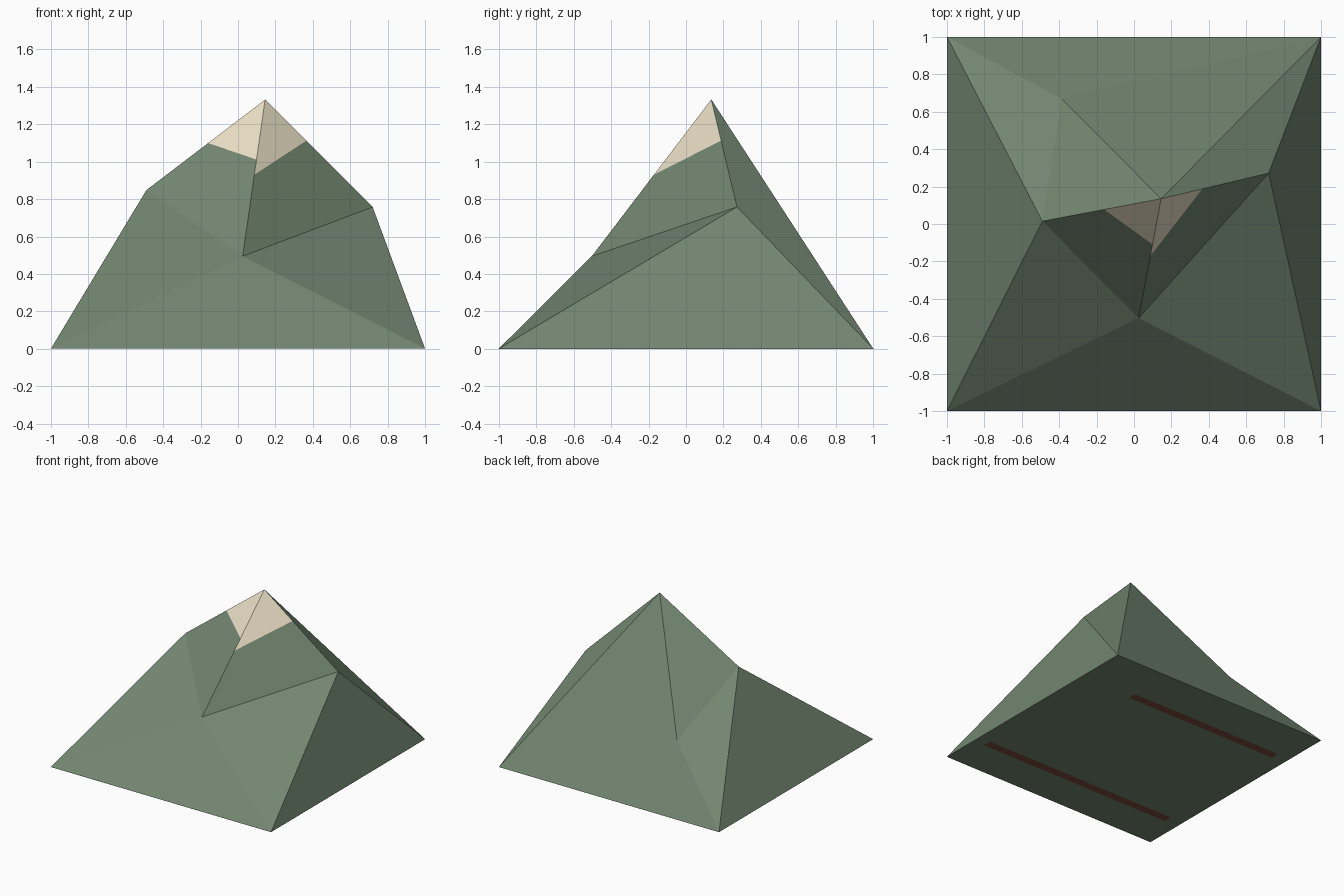
import bpy
from mathutils import Vector

if "Cube" in bpy.data.objects:
    bpy.data.objects.remove(bpy.data.objects["Cube"])


def material(name, rgb):
    m = bpy.data.materials.new(name)
    m.diffuse_color = (*rgb, 1)
    m.use_nodes = True
    m.node_tree.nodes["Principled BSDF"].inputs["Base Color"].default_value = m.diffuse_color
    return m


def mesh_object(name, verts, faces, mat):
    me = bpy.data.meshes.new(name)
    me.from_pydata(verts, [], faces)
    me.materials.append(mat)
    ob = bpy.data.objects.new(name, me)
    bpy.context.collection.objects.link(ob)
    return ob


green = material("slope_green", (0.17, 0.24, 0.165))
cream = material("snow_cream", (0.80, 0.73, 0.55))
brown = material("base_brown", (0.18, 0.07, 0.04))

# Key points: base corners, shoulders and peak
LIFT = 0.001
P = {
    "fl": (-1, -1, LIFT), "fr": (1, -1, LIFT),
    "br": (1, 1, LIFT), "bl": (-1, 1, LIFT),
    "left": (-0.49, 0.015, 0.848), "right": (0.72, 0.272, 0.758),
    "front": (0.025, -0.503, 0.495), "back": (-0.387, 0.67, 0.466),
    "peak": (0.145, 0.135, 1.332),
}
P = {k: Vector(v) for k, v in P.items()}


# Snow stops part way down the two front faces below the peak
def down(key, t):
    return P["peak"].lerp(P[key], t)


NEAR, FAR = 0.383, 0.48
P["snow_a"], P["snow_b"] = down("left", FAR), down("front", NEAR)
P["snow_c"], P["snow_d"] = down("front", FAR), down("right", NEAR)
names = list(P)


def build(name, faces, mat):
    used = sorted({k for f in faces for k in f.split()}, key=names.index)
    mesh_object(name, [P[k] for k in used],
                [[used.index(k) for k in f.split()] for f in faces], mat)


# Mountain: outer slopes, the two snowed faces' lower halves, and underside
build("mountain", [
    "bl fl left", "fl front left", "fl fr front", "fr right front",
    "fr br right", "br peak right", "br back peak", "br bl back",
    "bl left back", "left peak back",
    "left front snow_b snow_a", "front right snow_d snow_c",
    "fl bl br fr",
], green)

# Snow cap
build("snow_cap", ["peak snow_a snow_b", "peak snow_c snow_d"], cream)

# Thin brown strips on the underside
for name, y, x0, x1 in (("front_base_strip", -0.65, -0.88, 0.90),
                        ("back_base_strip", 0.60, -0.88, 0.52)):
    w = 0.035
    mesh_object(name, [(x0, y - w, 0), (x0, y + w, 0),
                       (x1, y + w, 0), (x1, y - w, 0)], [(0, 1, 2, 3)], brown)
